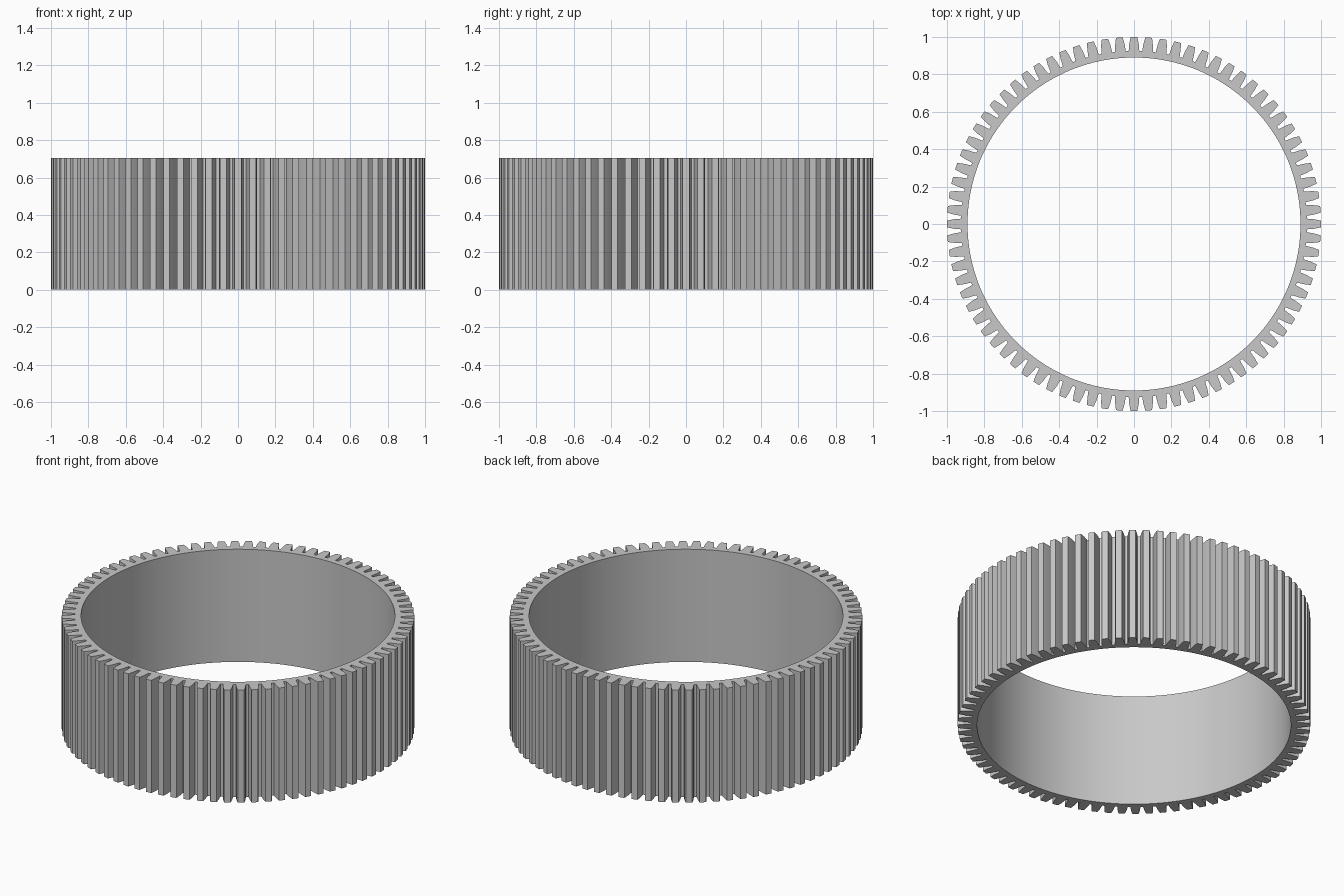
import bpy
import bmesh
from math import cos, sin, tau, radians

TEETH = 80
HEIGHT = 0.705
BORE = 0.89
PITCH = tau / TEETH
# One tooth: angle from its centre line, radius
TOOTH = [(-0.031, 0.925), (-0.026, 0.965), (-0.018, 1.0),
         (0.018, 1.0), (0.026, 0.965), (0.031, 0.925)]

cube = bpy.data.objects.get("Cube")
if cube:
    bpy.data.objects.remove(cube, do_unlink=True)

grey = bpy.data.materials.new("light grey")
grey.use_nodes = True
colour = (0.58, 0.58, 0.58, 1)
grey.diffuse_color = colour
grey.node_tree.nodes["Principled BSDF"].inputs["Base Color"].default_value = colour


def polar(angle, radius):
    return radius * cos(angle), radius * sin(angle)


# Toothed outline and matching bore outline
outer, inner = [], []
for t in range(TEETH):
    for i, (offset, radius) in enumerate(TOOTH):
        outer.append(polar(t * PITCH + offset, radius))
        step = (i + 0.5) / len(TOOTH) - 0.5
        inner.append(polar((t + step) * PITCH, BORE))

# Flat ring between the outlines, extruded to full height
bm = bmesh.new()
outer_verts = [bm.verts.new((x, y, 0)) for x, y in outer]
inner_verts = [bm.verts.new((x, y, 0)) for x, y in inner]
count = len(outer)
for i in range(count):
    j = (i + 1) % count
    bm.faces.new((outer_verts[i], outer_verts[j], inner_verts[j], inner_verts[i]))
result = bmesh.ops.extrude_face_region(bm, geom=bm.faces[:], use_keep_orig=True)
top = [v for v in result["geom"] if isinstance(v, bmesh.types.BMVert)]
bmesh.ops.translate(bm, verts=top, vec=(0, 0, HEIGHT))
bmesh.ops.recalc_face_normals(bm, faces=bm.faces[:])

mesh = bpy.data.meshes.new("ring_gear")
bm.to_mesh(mesh)
bm.free()
mesh.materials.append(grey)
gear = bpy.data.objects.new("ring_gear", mesh)
bpy.context.collection.objects.link(gear)

# Smooth bore and flanks, crisp tooth edges
bpy.ops.object.select_all(action="DESELECT")
gear.select_set(True)
bpy.context.view_layer.objects.active = gear
bpy.ops.object.shade_smooth_by_angle(angle=radians(20))
